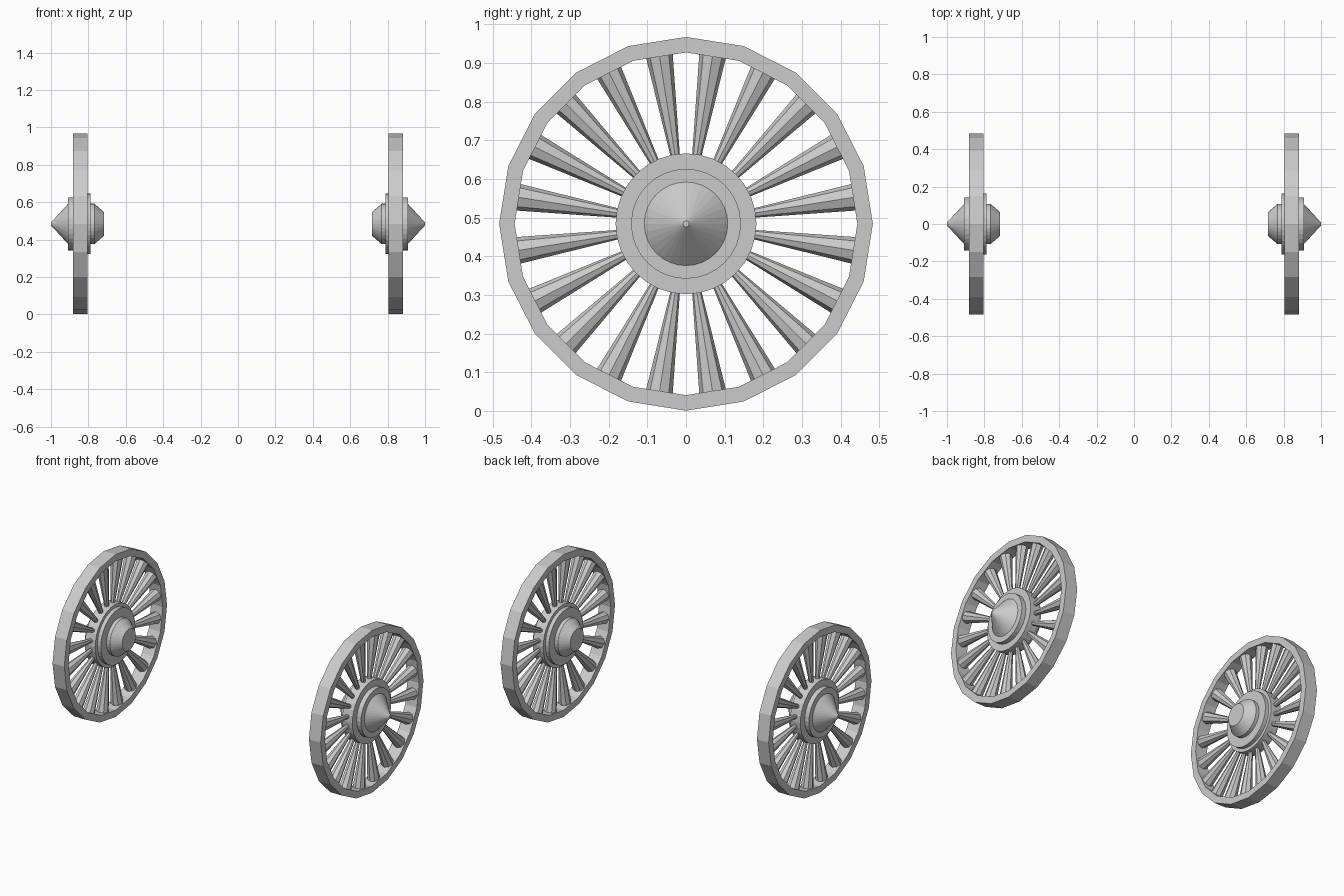
import bpy, bmesh, math
from mathutils import Matrix, Vector

if "Cube" in bpy.data.objects:
    bpy.data.objects.remove(bpy.data.objects["Cube"])

CZ = 0.484      # axle height
MID = 0.844     # x of the wheel's middle plane


def finish(name, bm, side):
    # place at axle height, mirroring for the left side
    if side < 0:
        bmesh.ops.scale(bm, vec=(-1, 1, 1), verts=bm.verts)
    bmesh.ops.recalc_face_normals(bm, faces=bm.faces)
    me = bpy.data.meshes.new(name)
    bm.to_mesh(me)
    bm.free()
    ob = bpy.data.objects.new(name, me)
    ob.location.z = CZ
    bpy.context.collection.objects.link(ob)
    return ob


def lathe(name, profile, sides, side, closed=False):
    # revolve (x, radius) points around the x axis
    bm = bmesh.new()
    rings = []
    for x, r in profile:
        rings.append([bm.verts.new((x, r * math.sin(2 * math.pi * i / sides),
                                    r * math.cos(2 * math.pi * i / sides)))
                      for i in range(sides)])
    pairs = list(zip(rings, rings[1:]))
    if closed:
        pairs.append((rings[-1], rings[0]))
    for a, b in pairs:
        for i in range(sides):
            j = (i + 1) % sides
            bm.faces.new((a[i], a[j], b[j], b[i]))
    if not closed:
        bm.faces.new(rings[0])
        bm.faces.new(rings[-1])
    return finish(name, bm, side)


def spokes(name, side, count=20):
    # tapered spokes, wide at the rim, aimed at the rim's flat faces
    bm = bmesh.new()
    r0, r1 = 0.165, 0.442
    for i in range(count):
        ang = 2 * math.pi * (i + 0.5) / count
        m = (Matrix.Translation((MID, 0, 0)) @ Matrix.Rotation(ang, 4, 'X')
             @ Matrix.Translation((0, 0, (r0 + r1) / 2)))
        bmesh.ops.create_cone(bm, cap_ends=True, segments=8, radius1=0.011,
                              radius2=0.035, depth=r1 - r0, matrix=m)
    return finish(name, bm, side)


for side, label in ((1, "right"), (-1, "left")):
    # rim
    lathe(label + "_wheel_rim",
          [(0.805, 0.483), (0.882, 0.483), (0.882, 0.443), (0.805, 0.443)],
          20, side, closed=True)
    # spokes
    spokes(label + "_wheel_spokes", side)
    # hub: inner cap, flange, barrel, outer plate, pointed cap
    lathe(label + "_wheel_hub",
          [(0.717, 0.064), (0.768, 0.108), (0.789, 0.108), (0.789, 0.162),
           (0.812, 0.162), (0.812, 0.182), (0.880, 0.182), (0.880, 0.142),
           (0.908, 0.142), (0.908, 0.108), (1.0, 0.008)],
          32, side)
